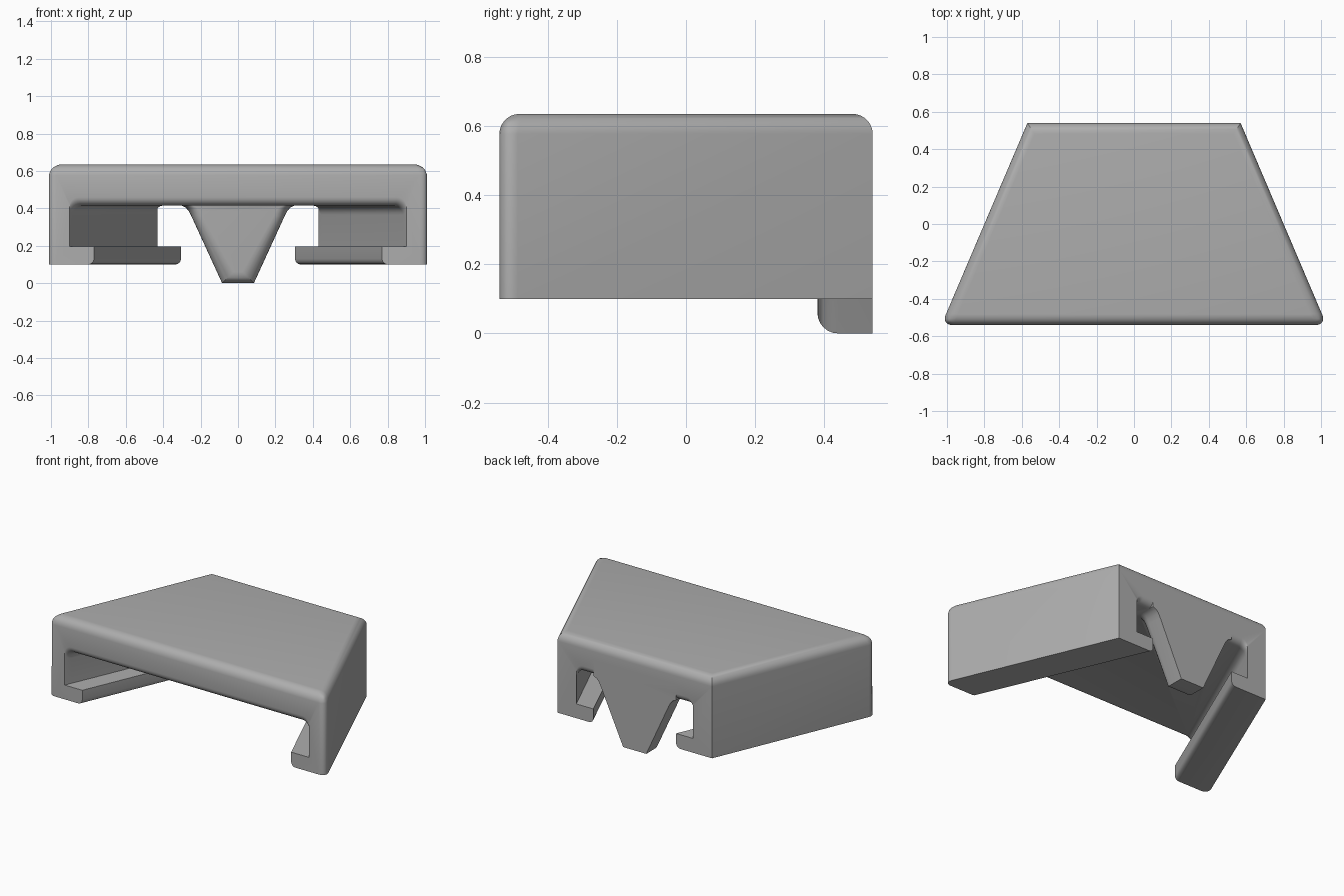
import bpy, bmesh, math

if "Cube" in bpy.data.objects:
    bpy.data.objects.remove(bpy.data.objects["Cube"])

FRONT, BACK = -0.54, 0.54
grey = bpy.data.materials.new("plain grey")
grey.diffuse_color = (0.42, 0.42, 0.42, 1)
grey.use_nodes = True
grey.node_tree.nodes["Principled BSDF"].inputs["Base Color"].default_value = grey.diffuse_color


def make_object(name, bm):
    bmesh.ops.recalc_face_normals(bm, faces=bm.faces)
    mesh = bpy.data.meshes.new(name)
    bm.to_mesh(mesh)
    bm.free()
    mesh.materials.append(grey)
    ob = bpy.data.objects.new(name, mesh)
    bpy.context.collection.objects.link(ob)
    return ob


def loft(name, sections):
    """Skin closed (x, z) outlines placed along y."""
    bm = bmesh.new()
    rings = [[bm.verts.new((x, y, z)) for x, z in pts] for y, pts in sections]
    for a, b in zip(rings, rings[1:]):
        for i in range(len(a)):
            j = (i + 1) % len(a)
            bm.faces.new((a[i], a[j], b[j], b[i]))
    bm.faces.new(rings[0])
    bm.faces.new(rings[-1][::-1])
    return make_object(name, bm)


def arc(cx, cz, r, a0, a1, n=6):
    angles = [math.radians(a0 + (a1 - a0) * i / n) for i in range(n + 1)]
    return [(cx + r * math.cos(a), cz + r * math.sin(a)) for a in angles]


def mirrored(half):
    return half + [(-x, z) for x, z in reversed(half)]


def combine(target, tool, operation):
    mod = target.modifiers.new(operation.lower(), 'BOOLEAN')
    mod.operation, mod.solver, mod.object = operation, 'EXACT', tool
    bpy.context.view_layer.objects.active = target
    bpy.ops.object.modifier_apply(modifier=mod.name)
    bpy.data.objects.remove(tool, do_unlink=True)


# Tapered block, rounded on top and at the front corners
bm = bmesh.new()
plan = [(-1.03, FRONT), (1.03, FRONT), (0.57, BACK), (-0.57, BACK)]
low = [bm.verts.new((x, y, 0.1)) for x, y in plan]
top = [bm.verts.new((x, y, 0.635)) for x, y in plan]
bm.faces.new(low[::-1])
bm.faces.new(top)
for i in range(4):
    j = (i + 1) % 4
    bm.faces.new((low[i], low[j], top[j], top[i]))
rounded = [e for e in bm.edges if all(v.co.z > 0.5 for v in e.verts)
           or all(v.co.y < 0 for v in e.verts) and abs(e.verts[0].co.z - e.verts[1].co.z) > 0.1]
bmesh.ops.bevel(bm, geom=rounded, offset=0.058, segments=7, profile=0.5, affect='EDGES')
shell = make_object("tapered_shell", bm)


# Undercut channel: rounded ceiling, flared ends, lips with rounded lower edges
def channel_section(y):
    t = (y - FRONT) / (BACK - FRONT)
    wall, lip = 0.9 - 0.47 * t, 0.77 - 0.465 * t
    r = 0.045
    d = min(max(abs(y) - (BACK - r), 0), r)
    ceiling = 0.415 + r - math.sqrt(r * r - d * d)
    half = [(lip + 0.03, 0.0)] + arc(lip + 0.03, 0.13, 0.03, 270, 180, 4)
    half += [(lip, 0.195), (wall, 0.195)]
    half += arc(wall - 0.05, ceiling - 0.05, 0.05, 0, 90)
    return y, mirrored(half)


ends = [BACK - 0.045 + 0.045 * math.sin(math.radians(a)) for a in range(0, 91, 15)]
ys = [-0.6] + [-y for y in reversed(ends)] + ends + [0.6]
combine(shell, loft("channel_cutter", [channel_section(y) for y in ys]), 'DIFFERENCE')


# Tapered tongue at the back, flaring into the ceiling, rounded toward the front
def tongue_section(y, inset):
    half = [(0.085 - inset, inset), (0.25 - inset, 0.36)]
    half += [(0.263 - inset, 0.385), (0.28 - inset, 0.405), (0.305 - inset, 0.416), (0.305 - inset, 0.52)]
    return y, mirrored(half)


r = 0.06
steps = [math.radians(a) for a in range(0, 91, 15)]
sections = [tongue_section(0.38 + r * (1 - math.cos(a)), r * (1 - math.sin(a))) for a in steps]
combine(shell, loft("tongue", sections + [tongue_section(BACK, 0)]), 'UNION')

# Smooth fillets with crisp corners
bpy.ops.object.select_all(action='DESELECT')
shell.select_set(True)
bpy.context.view_layer.objects.active = shell
bpy.ops.object.shade_smooth_by_angle(angle=math.radians(30))
